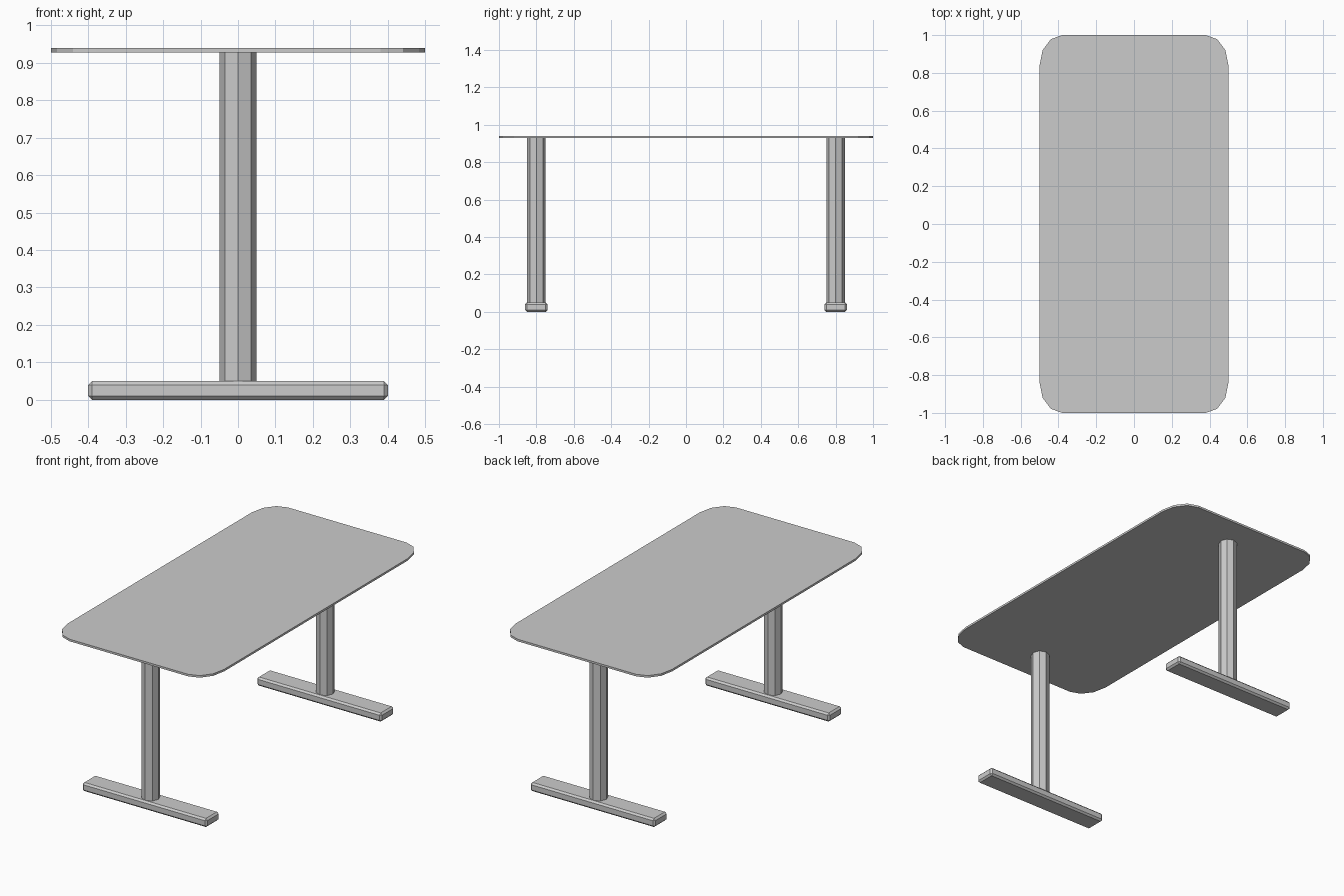
import bpy, bmesh
from math import cos, sin, pi, radians

if "Cube" in bpy.data.objects:
    bpy.data.objects.remove(bpy.data.objects["Cube"])


def finish(name, bm):
    bmesh.ops.recalc_face_normals(bm, faces=bm.faces)
    mesh = bpy.data.meshes.new(name)
    bm.to_mesh(mesh)
    bm.free()
    obj = bpy.data.objects.new(name, mesh)
    bpy.context.collection.objects.link(obj)
    return obj


def prism(name, outline, z0, z1):
    bm = bmesh.new()
    face = bm.faces.new([bm.verts.new((x, y, z0)) for x, y in outline])
    ext = bmesh.ops.extrude_face_region(bm, geom=[face], use_keep_orig=True)
    verts = [g for g in ext["geom"] if isinstance(g, bmesh.types.BMVert)]
    bmesh.ops.translate(bm, verts=verts, vec=(0, 0, z1 - z0))
    return finish(name, bm)


# Tabletop: thin slab with three-segment elliptical corners
outline = []
for quarter, (sx, sy) in enumerate([(1, 1), (-1, 1), (-1, -1), (1, -1)]):
    for step in range(4):
        a = radians(90 * quarter + 30 * step)
        outline.append((sx * 0.38 + 0.12 * cos(a), sy * 0.84 + 0.16 * sin(a)))
prism("tabletop", outline, 0.928, 0.94)

for label, y in (("front", -0.8), ("back", 0.8)):
    # Eight-sided column
    ring = [(0.05 * cos(i * pi / 4), y + 0.05 * sin(i * pi / 4)) for i in range(8)]
    prism(label + "_column", ring, 0.045, 0.93)

    # Chamfered foot bar
    bm = bmesh.new()
    bmesh.ops.create_cube(bm, size=1)
    bmesh.ops.scale(bm, verts=bm.verts, vec=(0.8, 0.12, 0.05))
    bmesh.ops.translate(bm, verts=bm.verts, vec=(0, y, 0.025))
    bmesh.ops.bevel(bm, geom=bm.edges[:], offset=0.01, segments=1,
                    affect='EDGES', profile=0.5)
    finish(label + "_foot", bm)
